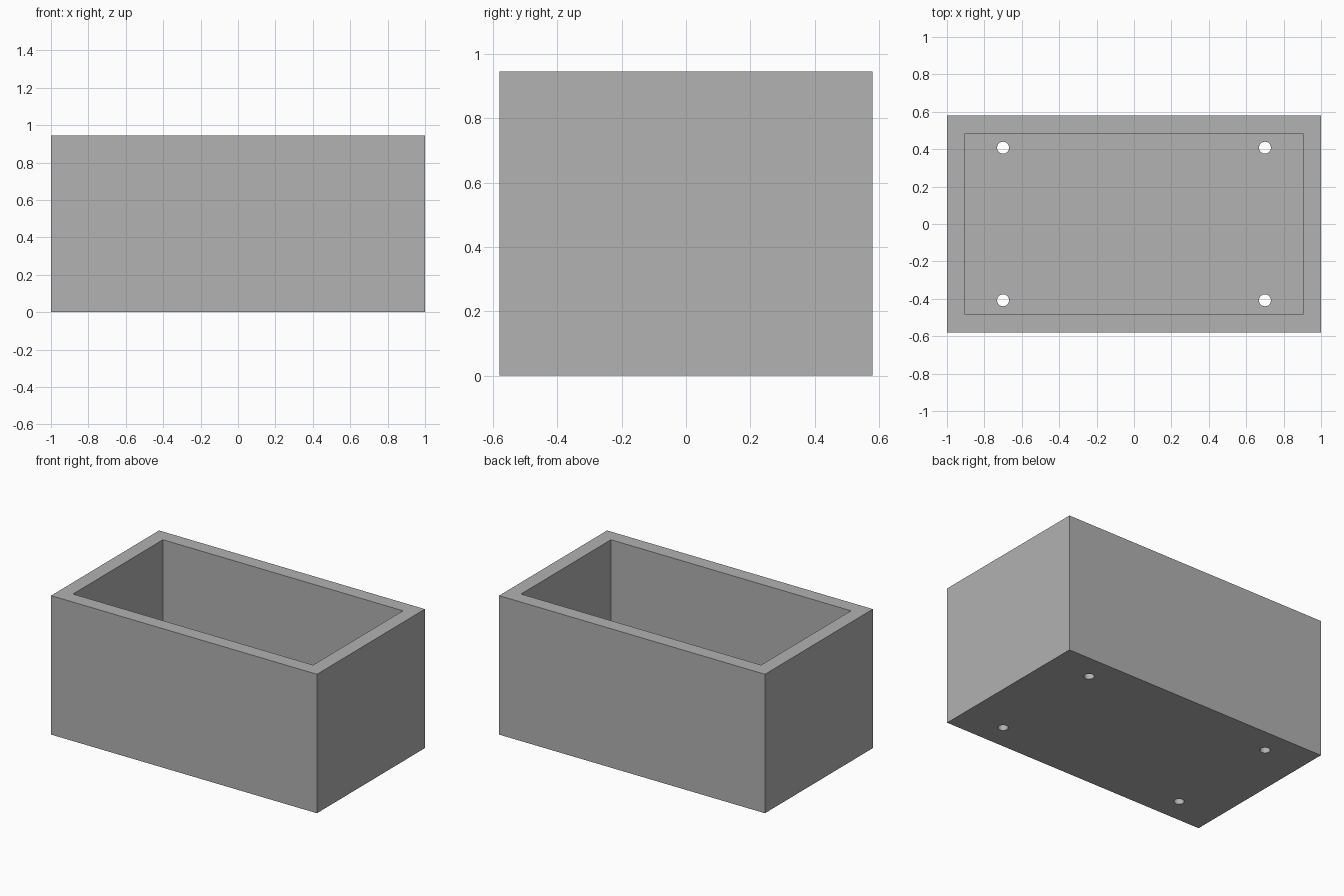
import bpy
import bmesh
from mathutils import Matrix, Vector

cube = bpy.data.objects.get("Cube")
if cube:
    bpy.data.objects.remove(cube, do_unlink=True)

LENGTH, DEPTH, HEIGHT = 2.0, 1.16, 0.945
WALL = 0.097
HOLE_X, HOLE_Y, HOLE_RADIUS = 0.7, 0.408, 0.032

grey = bpy.data.materials.new("plain grey")
grey.use_nodes = True
colour = (0.445, 0.445, 0.445, 1)
grey.diffuse_color = colour
grey.node_tree.nodes["Principled BSDF"].inputs["Base Color"].default_value = colour


def make_object(name, bm):
    mesh = bpy.data.meshes.new(name)
    bm.to_mesh(mesh)
    bm.free()
    mesh.materials.append(grey)
    obj = bpy.data.objects.new(name, mesh)
    bpy.context.collection.objects.link(obj)
    return obj


# Open box: the top face is inset to leave the rim, then pushed down to the floor
bm = bmesh.new()
bmesh.ops.create_cube(bm, size=1)
bmesh.ops.scale(bm, vec=(LENGTH, DEPTH, HEIGHT), verts=bm.verts)
bmesh.ops.translate(bm, vec=(0, 0, HEIGHT / 2), verts=bm.verts)
bm.normal_update()
top = max(bm.faces, key=lambda f: f.calc_center_median().z)
bmesh.ops.inset_region(bm, faces=[top], thickness=WALL, use_even_offset=True)
floor = bmesh.ops.extrude_discrete_faces(bm, faces=[top])["faces"][0]
bmesh.ops.translate(bm, vec=Vector((0, 0, WALL - HEIGHT)), verts=floor.verts)
bmesh.ops.recalc_face_normals(bm, faces=bm.faces)
planter_box = make_object("planter_box", bm)

# Four round drain holes through the floor
bm = bmesh.new()
for x in (-HOLE_X, HOLE_X):
    for y in (-HOLE_Y, HOLE_Y):
        bmesh.ops.create_cone(bm, cap_ends=True, segments=32,
                              radius1=HOLE_RADIUS, radius2=HOLE_RADIUS,
                              depth=WALL * 4, matrix=Matrix.Translation((x, y, 0)))
cutter = make_object("drain_hole_cutter", bm)
cutter.hide_render = True

drill = planter_box.modifiers.new("drain_holes", "BOOLEAN")
drill.operation = "DIFFERENCE"
drill.solver = "EXACT"
drill.object = cutter

# Apply the cut, smooth the hole walls and discard the cutter
bpy.ops.object.select_all(action="DESELECT")
planter_box.select_set(True)
bpy.context.view_layer.objects.active = planter_box
bpy.ops.object.modifier_apply(modifier=drill.name)
bpy.data.objects.remove(cutter, do_unlink=True)
bpy.ops.object.shade_smooth_by_angle()
